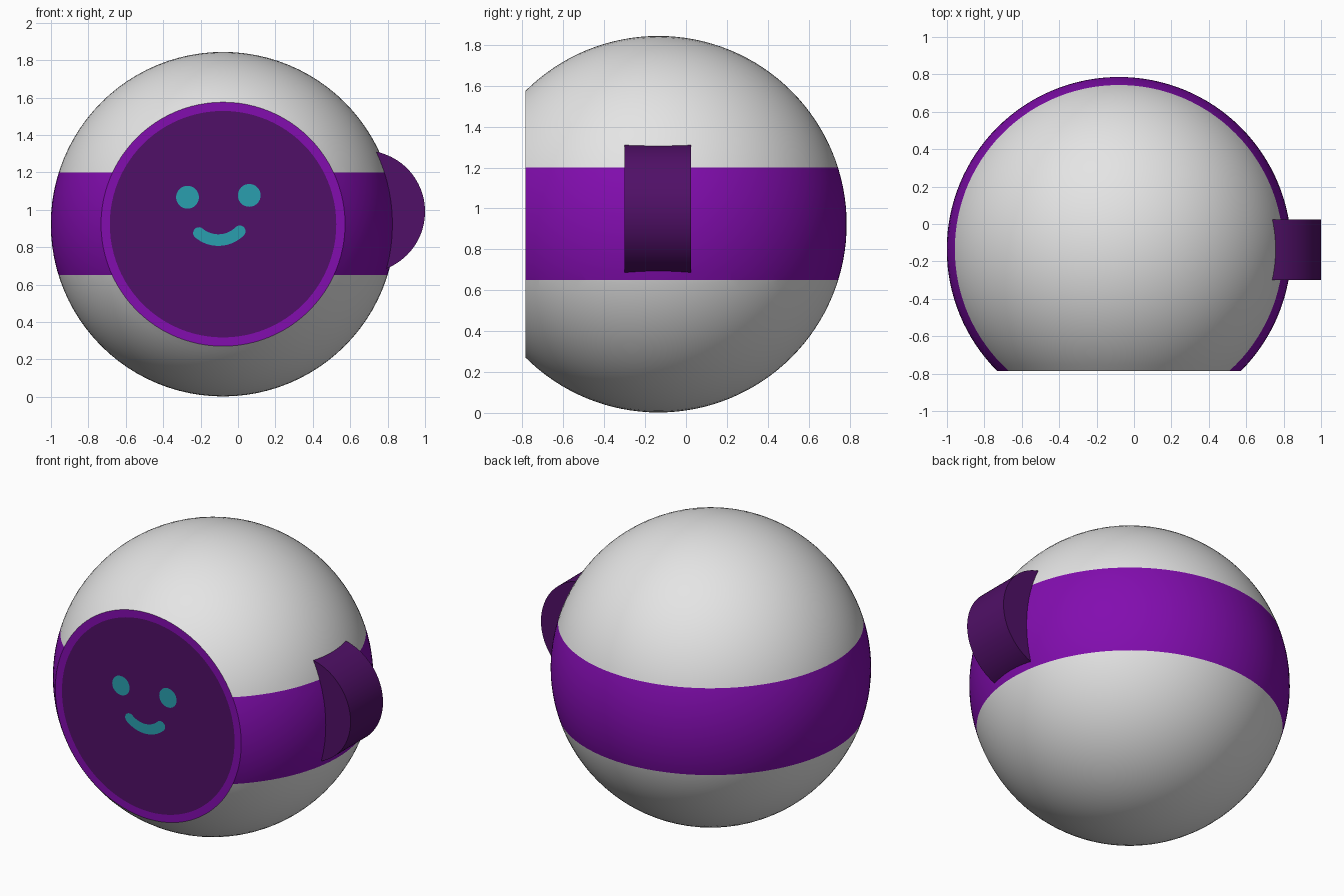
import bpy, bmesh, math
from mathutils import Matrix, Vector

if "Cube" in bpy.data.objects:
    bpy.data.objects.remove(bpy.data.objects["Cube"])

C = Vector((-0.08, -0.135, 0.923))   # ball centre
R = 0.921                            # ball radius
FRONT = -0.785                       # flat face plane


def material(name, rgb):
    m = bpy.data.materials.new(name)
    m.diffuse_color = (*rgb, 1)
    m.use_nodes = True
    m.node_tree.nodes["Principled BSDF"].inputs["Base Color"].default_value = m.diffuse_color
    return m


WHITE = material("light grey", (0.78, 0.78, 0.78))
PURPLE = material("bright purple", (0.225, 0.004, 0.43))
DARK = material("dark purple", (0.08, 0.005, 0.135))
TEAL = material("teal", (0.023, 0.345, 0.43))


def finish(bm, name, mats, smooth=True):
    me = bpy.data.meshes.new(name)
    bm.to_mesh(me)
    bm.free()
    ob = bpy.data.objects.new(name, me)
    bpy.context.collection.objects.link(ob)
    for m in mats:
        me.materials.append(m)
    bpy.ops.object.select_all(action='DESELECT')
    ob.select_set(True)
    bpy.context.view_layer.objects.active = ob
    if smooth:
        bpy.ops.object.shade_smooth_by_angle(angle=math.radians(30))
    return ob


def cut(bm, co, no, clear=False):
    bmesh.ops.bisect_plane(bm, geom=bm.verts[:] + bm.edges[:] + bm.faces[:], dist=1e-5,
                           plane_co=co, plane_no=no, clear_outer=clear)


# Ball: sphere with its poles along y, sliced flat at the front
bm = bmesh.new()
bmesh.ops.create_uvsphere(bm, u_segments=96, v_segments=64, radius=R,
                          matrix=Matrix.Translation(C) @ Matrix.Rotation(math.pi / 2, 4, 'X'))
cut(bm, (0, FRONT, 0), (0, -1, 0), True)
# Flat face, inset into rim and dark screen
rim = [e for e in bm.edges if e.is_boundary]
face = bmesh.ops.holes_fill(bm, edges=rim, sides=0)["faces"]
bmesh.ops.recalc_face_normals(bm, faces=bm.faces[:])
ring = bmesh.ops.inset_region(bm, faces=face, thickness=0.047)["faces"]
for f in ring:
    f.material_index = 1
for f in face:
    f.material_index = 2
# Band around the middle, flush with the ball
for z in (0.65, 1.2):
    cut(bm, (0, 0, z), (0, 0, 1))
for f in bm.faces:
    c = f.calc_center_median()
    if c.y > FRONT + 1e-4 and 0.65 < c.z < 1.2:
        f.material_index = 1
finish(bm, "ball_body", [WHITE, PURPLE, DARK])

# Side knob: short cylinder along y, half sunk in the ball
bm = bmesh.new()
bmesh.ops.create_cone(bm, cap_ends=True, segments=96, radius1=0.327, radius2=0.327, depth=0.325,
                      matrix=Matrix.Translation((0.673, -0.1375, 0.99)) @ Matrix.Rotation(math.pi / 2, 4, 'X'))
finish(bm, "side_knob", [DARK])


def plate(name, outline):
    """Thin painted plate on the face from an x,z outline."""
    bm = bmesh.new()
    f = bm.faces.new([bm.verts.new((x, FRONT - 0.003, z)) for x, z in outline])
    f.normal_update()
    if f.normal.y > 0:
        f.normal_flip()
    bmesh.ops.triangulate(bm, faces=[f])
    return finish(bm, name, [TEAL], False)


def arc(cx, cz, r, a0, a1, n):
    return [(cx + r * math.cos(a0 + (a1 - a0) * i / n), cz + r * math.sin(a0 + (a1 - a0) * i / n))
            for i in range(n + 1)]


# Eyes
for name, x, z in (("left_eye", -0.27, 1.067), ("right_eye", 0.06, 1.077)):
    plate(name, arc(x, z, 0.061, 0, math.tau * 31 / 32, 31))

# Mouth: curved stroke with round ends
mx, mz, mr, w = -0.105, 1.0, 0.162, 0.031
a0, a1 = math.radians(230), math.radians(315)
e0 = (mx + mr * math.cos(a0), mz + mr * math.sin(a0))
e1 = (mx + mr * math.cos(a1), mz + mr * math.sin(a1))
plate("mouth", arc(mx, mz, mr + w, a0, a1, 20)
      + arc(*e1, w, a1, a1 + math.pi, 10)[1:]
      + arc(mx, mz, mr - w, a1, a0, 20)[1:]
      + arc(*e0, w, a0 + math.pi, a0 + math.tau, 10)[1:-1])
